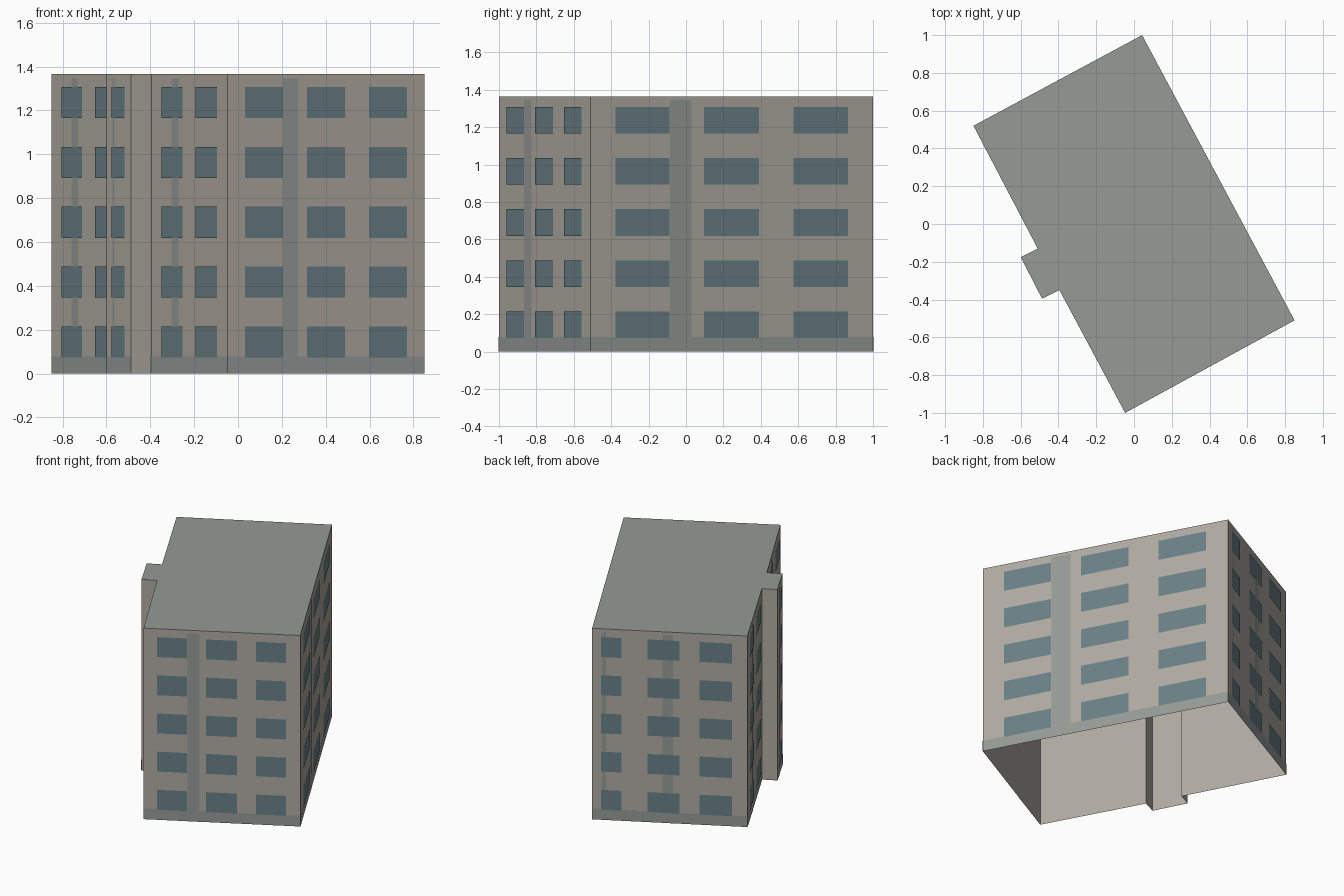
import bpy, bmesh
from mathutils import Vector

if "Cube" in bpy.data.objects:
    bpy.data.objects.remove(bpy.data.objects["Cube"])

H = 1.365          # building height
FLOORS = 5

def material(name, rgb):
    m = bpy.data.materials.new(name)
    m.diffuse_color = (*rgb, 1)
    m.use_nodes = True
    m.node_tree.nodes["Principled BSDF"].inputs["Base Color"].default_value = m.diffuse_color
    return m

wall_mat = material("plaster", (0.43, 0.40, 0.355))
trim_mat = material("grey_trim", (0.30, 0.325, 0.31))
glass_mat = material("window_glass", (0.14, 0.215, 0.235))

def finish(bm, name, mat):
    me = bpy.data.meshes.new(name)
    bm.to_mesh(me)
    bm.free()
    me.materials.append(mat)
    ob = bpy.data.objects.new(name, me)
    bpy.context.collection.objects.link(ob)
    return ob

# Footprint, counter-clockwise, with number of windows on the wall that starts at each corner
corners = [
    ((-0.047, -1.0), 3),    # front
    ((0.85, -0.51), 3),     # right
    ((0.043, 1.0), 1),      # back, short bay
    ((-0.182, 0.879), 2),   # back, long bay
    ((-0.85, 0.52), 2),     # left, rear part
    ((-0.51, -0.13), 0),    # projecting bay
    ((-0.60, -0.175), 1),
    ((-0.487, -0.395), 0),
    ((-0.395, -0.35), 2),   # left, front part
]

# Window spans and pilaster span as fractions of wall length
layouts = {
    1: ([(0.23, 0.76)], (0.26, 0.355)),
    2: ([(0.14, 0.415), (0.59, 0.868)], (0.27, 0.36)),
    3: ([(0.087, 0.278), (0.40, 0.595), (0.717, 0.91)], (0.28, 0.357)),
}

walls, roof, plinth, pilasters, windows = (bmesh.new() for _ in range(5))

def panel(bm, a, b, span, z0, z1, offset):
    """Flat rectangle on the wall a-b, set slightly outwards."""
    d = b - a
    out = Vector((d.y, -d.x)).normalized() * offset
    p, q = a + d * span[0] + out, a + d * span[1] + out
    bm.faces.new([bm.verts.new((v.x, v.y, z))
                  for v, z in ((p, z0), (q, z0), (q, z1), (p, z1))])

for i, (corner, count) in enumerate(corners):
    a = Vector(corner)
    b = Vector(corners[(i + 1) % len(corners)][0])
    panel(walls, a, b, (0, 1), 0, H, 0)
    if not count:
        continue
    spans, pilaster = layouts[count]
    panel(plinth, a, b, (0, 1), 0, 0.077, 0.0015)
    panel(pilasters, a, b, pilaster, 0.0, 1.345, 0.0025)
    for f in range(FLOORS):
        z = 0.073 + f * H / FLOORS
        for s in spans:
            panel(windows, a, b, s, z, z + 0.142, 0.004)

# Walls form an open-bottomed shell
bmesh.ops.remove_doubles(walls, verts=walls.verts, dist=1e-4)
roof.faces.new([roof.verts.new((c[0], c[1], H)) for c, _ in corners])

finish(walls, "walls", wall_mat)
finish(roof, "flat_roof", trim_mat)
finish(plinth, "base_plinth", trim_mat)
finish(pilasters, "pilasters", trim_mat)
finish(windows, "windows", glass_mat)
